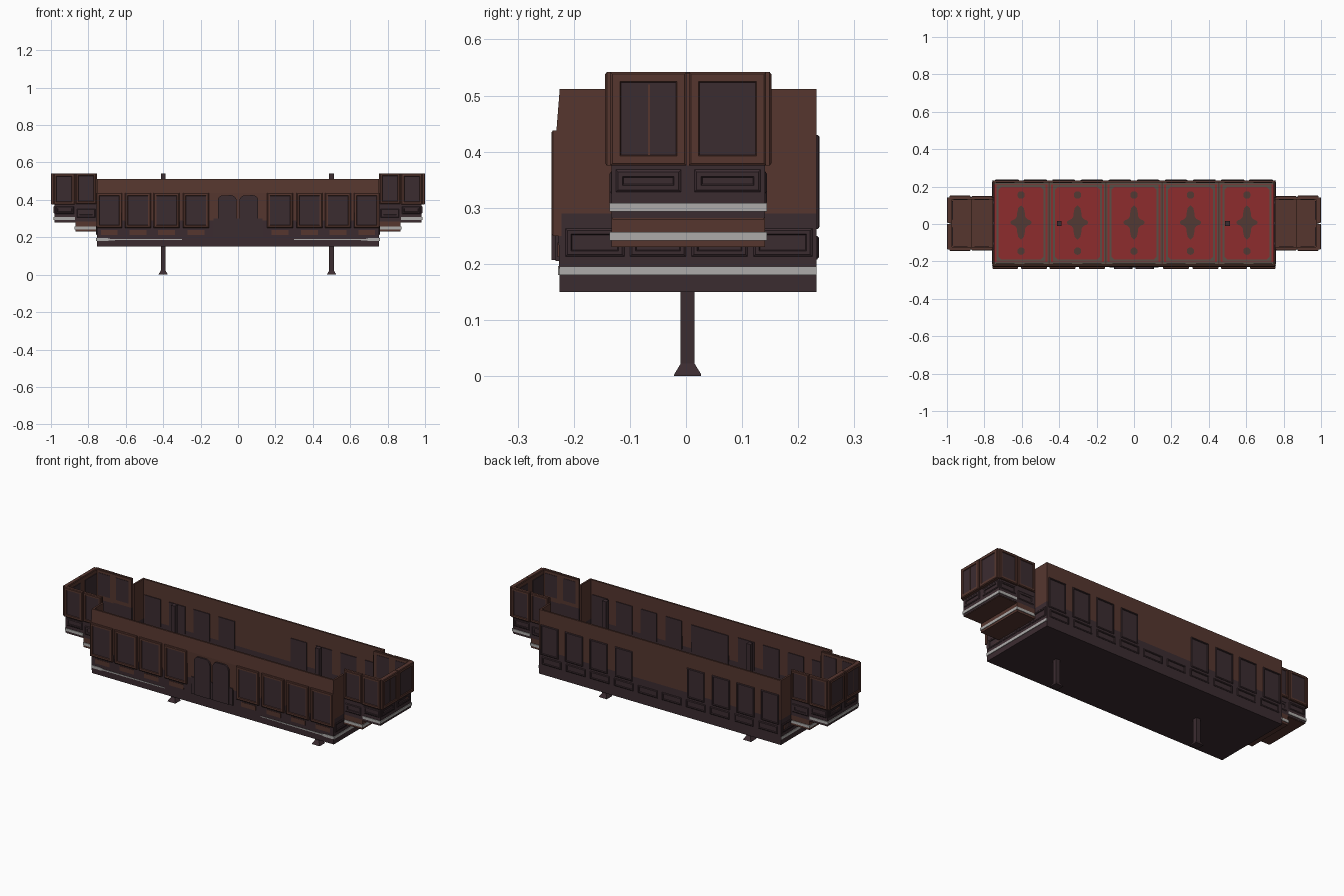
import bpy, bmesh, math

if "Cube" in bpy.data.objects:
    bpy.data.objects.remove(bpy.data.objects["Cube"])

COLOURS = {
    "brown": (0.092, 0.037, 0.028), "dark_plum": (0.044, 0.025, 0.030),
    "silver": (0.42, 0.41, 0.40), "carpet_red": (0.27, 0.025, 0.027),
    "border_grey": (0.10, 0.078, 0.062), "ornament": (0.085, 0.042, 0.034),
}
NAMES = list(COLOURS)
MATS = []
for n, c in COLOURS.items():
    m = bpy.data.materials.new(n)
    m.diffuse_color = (*c, 1)
    m.use_nodes = True
    m.node_tree.nodes["Principled BSDF"].inputs["Base Color"].default_value = m.diffuse_color
    MATS.append(m)
BR, DK, SI, RED, GR, ORN = range(6)


class Part:
    """Collects solids in one bmesh and turns them into a named object."""
    def __init__(self, name):
        self.name, self.bm = name, bmesh.new()

    def loft(self, rings, mats, cap_mat, base=True):
        vs = [[self.bm.verts.new(p) for p in r] for r in rings]
        n = len(rings[0])
        for a, b, mt in zip(vs, vs[1:], mats):
            for i in range(n):
                f = self.bm.faces.new((a[i], a[(i + 1) % n], b[(i + 1) % n], b[i]))
                f.material_index = mt
        self.bm.faces.new(vs[-1]).material_index = cap_mat
        if base:
            self.bm.faces.new(vs[0][::-1]).material_index = mats[0]

    def box(self, x0, x1, y0, y1, z0, z1, mt):
        self.loft([[(x0, y0, z), (x1, y0, z), (x1, y1, z), (x0, y1, z)] for z in (z0, z1)], [mt], mt)

    def prism_x(self, x0, x1, prof, mt):
        self.loft([[(x, y, z) for y, z in prof] for x in (x0, x1)], [mt], mt)

    def plate(self, pts, z0, z1, mt):
        self.loft([[(x, y, z) for x, y in pts] for z in (z0, z1)], [mt], mt)

    def panel(self, to, u0, u1, v0, v1, d0, d1, rim=0.012, frame=BR, pane=DK):
        """Bevelled frame with recessed pane; to(u, v, depth) gives the position."""
        rings = []
        for ins, d in ((0, d0), (0, d1 - .003), (.004, d1), (rim, d1), (rim + .002, d1 - .004)):
            rings.append([to(u, v, d) for u, v in ((u0 + ins, v0 + ins), (u1 - ins, v0 + ins),
                                                   (u1 - ins, v1 - ins), (u0 + ins, v1 - ins))])
        self.loft(rings, [frame] * 4, pane)

    def finish(self):
        bmesh.ops.recalc_face_normals(self.bm, faces=self.bm.faces)
        me = bpy.data.meshes.new(self.name)
        self.bm.to_mesh(me)
        self.bm.free()
        for m in MATS:
            me.materials.append(m)
        ob = bpy.data.objects.new(self.name, me)
        bpy.context.collection.objects.link(ob)


front = lambda u, v, d: (u, -d, v)
back = lambda u, v, d: (u, d, v)
L, SPLIT, TOP = 0.755, 0.29, 0.512
WINDOWS = [s * c for s in (-1, 1) for c in (0.225, 0.382, 0.535, 0.688)]

# floor slab and long walls, dark below and brown above
p = Part("body_base")
p.box(-L, L, -.225, .233, .15, .195, DK)
p.finish()
p = Part("front_wall")
p.prism_x(-L, L, [(-.225, .15), (-.228, SPLIT), (-.217, SPLIT), (-.215, .15)], DK)
p.prism_x(-L, L, [(-.228, SPLIT), (-.231, .437), (-.225, TOP), (-.215, TOP), (-.217, SPLIT)], BR)
p.finish()
p = Part("back_wall")
p.box(-L, L, .223, .233, .15, SPLIT, DK)
p.box(-L, L, .223, .233, SPLIT, TOP, BR)
p.finish()

# end walls with a central opening
p = Part("body_end_walls")
for s in (-1, 1):
    for y0, y1 in ((-.225, -.133), (.141, .233)):
        p.box(s * (L - .01), s * L, y0, y1, .15, SPLIT, DK)
        p.box(s * (L - .01), s * L, y0, y1, SPLIT, TOP, BR)
    p.box(s * (L - .01), s * L, -.133, .141, .15, .245, DK)
    end = lambda u, v, d: (s * d, u, v)
    for u0, u1 in ((-.215, -.11), (-.10, .0), (.01, .11), (.12, .225)):
        p.panel(end, u0, u1, .213, .263, L - .004, L + .004, .01, DK, BR)
p.finish()

# side windows, with matching plates inside
p = Part("front_windows")
for c in WINDOWS:
    p.panel(front, c - .069, c + .069, .25, .438, .222, .240, .014)
    p.box(c - .05, c + .05, -.218, -.212, .27, .43, DK)
    p.box(c - .045, c + .045, -.229, -.22, .212, .238, BR)
p.finish()
p = Part("back_windows")
for c in WINDOWS:
    p.panel(back, c - .055, c + .055, .262, .43, .228, .238, .006, DK)
    p.box(c - .05, c + .05, .219, .226, .27, .425, DK)
for i in range(10):
    c = -.675 + .15 * i
    p.panel(back, c - .06, c + .06, .208, .25, .228, .237, .006, DK)
p.finish()

# double door with rounded upper corners
p = Part("double_door")
p.box(-.13, .13, -.233, -.22, .205, .30, DK)
p.box(-.115, .115, -.218, -.211, .2, .425, DK)
for c in (-.058, .058):
    pts = [(c - .05, .207), (c + .05, .207)]
    for k in range(13):
        a = math.pi * k / 12
        off = .02 if k < 7 else -.02
        pts.append((c + off + .03 * math.cos(a), .395 + .03 * math.sin(a)))
    p.loft([[(x, y, z) for x, z in pts] for y in (-.222, -.24)], [DK], DK)
p.finish()

# silver trim: tapering along the front, straight on the ends
p = Part("silver_trim")
for s in (-1, 1):
    prof = [(.30, .186), (.68, .184), (.70, .18), (L, .18), (L, .196), (.70, .196), (.68, .191), (.30, .190)]
    p.loft([[(s * x, y, z) for x, z in prof] for y in (-.222, -.2285)], [SI], SI)
    p.box(s * (L - .004), s * (L + .003), -.225, .233, .18, .195, SI)
p.finish()

# carpeted floor: five rugs with borders, medallions and dividers
p = Part("carpet")
p.box(-L + .01, L - .01, -.215, .223, .195, .198, GR)
for i in range(5):
    c = -.604 + .302 * i
    def rug(hx, hy, k):
        return [(c - hx + k, .004 - hy), (c + hx - k, .004 - hy), (c + hx, .004 - hy + k), (c + hx, .004 + hy - k),
                (c + hx - k, .004 + hy), (c - hx + k, .004 + hy), (c - hx, .004 + hy - k), (c - hx, .004 - hy + k)]
    p.plate(rug(.142, .208, .002), .198, .1995, RED)
    p.plate(rug(.131, .204, .002), .1995, .201, GR)
    p.plate(rug(.121, .194, .015), .201, .2025, RED)
    star = []
    for k in range(32):
        a = 2 * math.pi * k / 32
        r = .036 + .022 * max(0, math.cos(2 * a)) ** 4 + (.055 * abs(math.sin(a)) ** 14)
        star.append((c + r * math.cos(a), .008 + r * math.sin(a)))
    p.plate(star, .2025, .204, ORN)
    for y in (-.145, .155):
        p.plate([(c + .02 * math.cos(k * math.pi / 6), y + .02 * math.sin(k * math.pi / 6)) for k in range(12)],
                .2025, .204, ORN)
for i in range(4):
    x = -.453 + .302 * i
    p.box(x - .005, x + .005, -.215, .223, .198, .204, ORN)
p.finish()

# stepped end platforms, open on top
for s, side in ((-1, "left"), (1, "right")):
    end = lambda u, v, d: (s * d, u, v)
    fr = lambda u, v, d: (s * u, -d, v)
    bk = lambda u, v, d: (s * u, d, v)
    p = Part(side + "_inner_platform")
    p.box(s * L, s * .87, -.133, .141, .23, .285, BR)
    for y0, y1 in ((-.133, -.123), (.131, .141)):
        p.box(s * L, s * .87, y0, y1, .285, .38, DK)
        p.box(s * L, s * .87, y0, y1, .38, .54, BR)
        p.box(s * .775, s * .852, y0 - .002, y1 + .002, .4, .525, DK)
    for to, d in ((fr, .133), (bk, .141)):
        p.panel(to, L + .003, .868, .378, .542, d - .003, d + .009, .013)
        p.panel(to, L + .008, .862, .305, .352, d - .003, d + .003, .014, DK, BR)
    p.box(s * (L + .002), s * .873, -.136, .144, .242, .257, SI)
    p.finish()

    p = Part(side + "_outer_platform")
    p.box(s * .87, s * .982, -.133, .141, .282, .308, DK)
    p.box(s * .87, s * .98, -.131, .139, .279, .282, BR)
    p.box(s * .87, s * .972, -.125, .133, .308, .311, BR)
    for y0, y1 in ((-.133, -.123), (.131, .141)):
        p.box(s * .87, s * .982, y0, y1, .308, .375, DK)
        p.box(s * .87, s * .982, y0, y1, .375, .54, BR)
        p.box(s * .89, s * .965, y0 - .002, y1 + .002, .4, .525, DK)
    p.box(s * .972, s * .982, -.133, .141, .308, .375, DK)
    p.box(s * .972, s * .982, -.133, .141, .375, .54, BR)
    for to, d in ((fr, .133), (bk, .141)):
        p.panel(to, .873, .986, .375, .542, d - .003, d + .011, .014)
        p.panel(to, .878, .975, .325, .365, d - .003, d + .003, .01, DK, BR)
    for y0, y1 in ((-.135, .001), (.005, .143)):
        p.panel(end, y0, y1, .375, .542, .978, 1.0, .017)
        p.panel(end, y0 + .01, y1 - .01, .328, .368, .978, .986, .012, DK, BR)
        p.box(s * .969, s * .975, y0 + .02, y1 - .02, .39, .52, DK)
    p.box(s * .994, s * .998, -.068, -.064, .39, .52, BR)
    p.box(s * .872, s * .986, -.136, .144, .293, .308, SI)
    p.finish()

# two support poles passing through the floor, with flared feet
for name, x in (("left_pole", -.4), ("right_pole", .5)):
    p = Part(name)
    rings = []
    for z, w in ((0, .024), (.003, .024), (.022, .0125), (.542, .0125)):
        rings.append([(x + a * w, .003 + b * w, z) for a, b in ((-1, -1), (1, -1), (1, 1), (-1, 1))])
    p.loft(rings, [DK] * 3, DK)
    p.finish()
